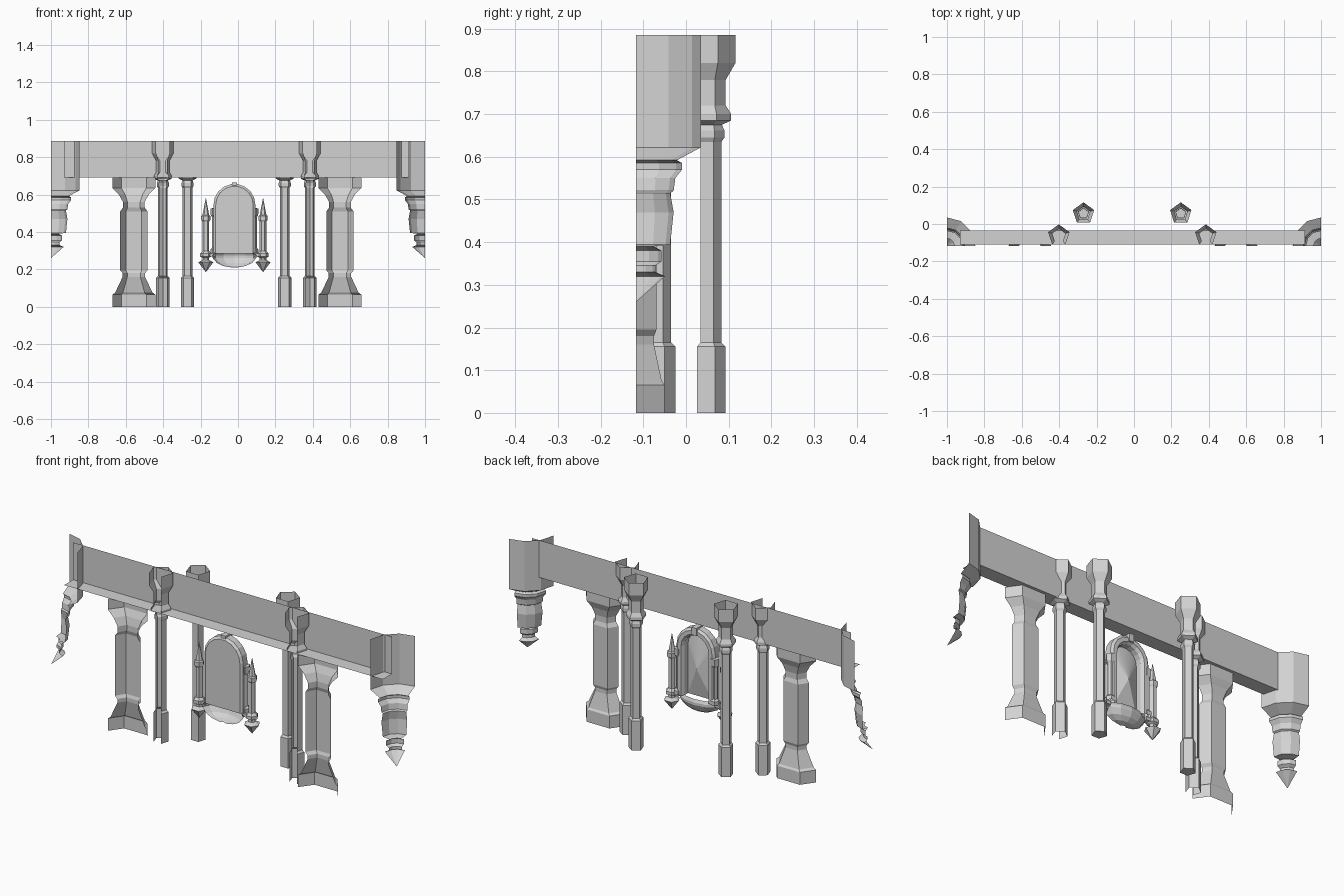
import bpy, bmesh, math

cube = bpy.data.objects.get("Cube")
if cube:
    bpy.data.objects.remove(cube)

stone = bpy.data.materials.new("pale_stone")
stone.use_nodes = True
stone.diffuse_color = (0.65, 0.65, 0.65, 1)
stone.node_tree.nodes["Principled BSDF"].inputs["Base Color"].default_value = (0.65, 0.65, 0.65, 1)


def add_object(name, bm):
    bmesh.ops.remove_doubles(bm, verts=bm.verts, dist=0.0001)
    mesh = bpy.data.meshes.new(name)
    bm.to_mesh(mesh)
    bm.free()
    mesh.materials.append(stone)
    obj = bpy.data.objects.new(name, mesh)
    bpy.context.collection.objects.link(obj)
    return obj


def loft(name, rings, closed=True, cap_bottom=False):
    """Skin a stack of equal point rings into a thin shell."""
    bm = bmesh.new()
    rows = [[bm.verts.new(p) for p in ring] for ring in rings]
    n = len(rows[0])
    for low, high in zip(rows, rows[1:]):
        for i in range(n if closed else n - 1):
            j = (i + 1) % n
            bm.faces.new((low[i], low[j], high[j], high[i]))
    if cap_bottom:
        bm.faces.new(rows[0][::-1])
    return add_object(name, bm)


def turned(name, centre, profile, angles, closed=True, squash=1, cap=False):
    """Sweep a (height, radius) profile through the listed angles in degrees."""
    cx, cy = centre
    rings = [[(cx + r * math.cos(math.radians(a)),
               cy + squash * r * math.sin(math.radians(a)), z) for a in angles]
             for z, r in profile]
    return loft(name, rings, closed, cap)


def box(name, x, y, z):
    bm = bmesh.new()
    bmesh.ops.create_cube(bm, size=1)
    for v in bm.verts:
        for i, (a, b) in enumerate((x, y, z)):
            v.co[i] = a if v.co[i] < 0 else b
    return add_object(name, bm)


FRONT = -0.117

# Lintel: a back wall and an underside, open at the front and top
loft("lintel", [[(x, FRONT + 0.008, 0.69), (x, -0.035, 0.69), (x, -0.035, 0.885)]
                for x in (-0.93, 0.915)], closed=False)

# Hanging corner turrets, quarter shells
turret = [(0.26, 0), (0.32, 0.068), (0.33, 0.045), (0.345, 0.045), (0.355, 0.06),
          (0.38, 0.06), (0.39, 0.04), (0.395, 0.08), (0.47, 0.088), (0.515, 0.08),
          (0.52, 0.088), (0.55, 0.092), (0.57, 0.108), (0.585, 0.108),
          (0.592, 0.096), (0.622, 0.152), (0.885, 0.152)]
turned("right_turret", (-1, FRONT), turret, range(0, 91, 30), closed=False)
turned("left_turret", (1, FRONT), turret, range(90, 181, 30), closed=False)

# Broad columns: three-sided shells open at the front
column = [(0, 0.115), (0.065, 0.115), (0.075, 0.1), (0.16, 0.06), (0.18, 0.06),
          (0.195, 0.073), (0.51, 0.073), (0.53, 0.058), (0.56, 0.058),
          (0.6, 0.08), (0.635, 0.115), (0.69, 0.115)]
for side, cx in (("right", -0.557), ("left", 0.545)):
    rings = []
    for z, w in column:
        back = FRONT + 0.015 + w * 0.45
        rings.append([(cx - w, FRONT, z), (cx - w * 0.58, back, z),
                      (cx + w * 0.58, back, z), (cx + w, FRONT, z)])
    loft(side + "_broad_column", rings, closed=False)

# Slim five-sided columns; the front pair lacks its front facet
slim = [(0, 0.037), (0.155, 0.037), (0.165, 0.027), (0.635, 0.027), (0.645, 0.034),
        (0.662, 0.034), (0.675, 0.028), (0.685, 0.05), (0.7, 0.05), (0.72, 0.037),
        (0.78, 0.037), (0.82, 0.06), (0.885, 0.06)]
pentagon = [-54 + 72 * i for i in range(5)]
for name, cx, cy, closed in (("right_front", -0.402, -0.062, False),
                             ("left_front", 0.384, -0.062, False),
                             ("right_rear", -0.27, 0.056, True),
                             ("left_rear", 0.25, 0.056, True)):
    turned(name + "_slim_column", (cx, cy), slim, pentagon, closed, cap=closed)

# Arched niche in the middle
MID, SPRING, BASE = -0.019, 0.545, 0.285


def arch(r, y):
    """Arch outline of half-width r, from the right foot over to the left foot."""
    points = [(MID + r, y, BASE)]
    for a in range(0, 181, 20):
        t = math.radians(a)
        points.append((MID + r * math.cos(t), y, SPRING + r * math.sin(t)))
    return points + [(MID - r, y, BASE)]


loft("niche_frame", [arch(r, y) for r, y in ((0.1, -0.1), (0.112, -0.09), (0.112, -0.055),
                                             (0.1, -0.045), (0.08, -0.045), (0.07, -0.06),
                                             (0.07, -0.095))], closed=False)
bm = bmesh.new()
bm.faces.new([bm.verts.new(p) for p in arch(0.1, -0.1)])
add_object("niche_panel", bm)

# Raised faceted boss on the back of the niche
bm = bmesh.new()
outline = [bm.verts.new(p) for p in arch(0.07, -0.09)]
peak = bm.verts.new((MID, -0.06, 0.44))
for a, b in zip(outline, outline[1:] + outline[:1]):
    bm.faces.new((a, b, peak))
add_object("niche_boss", bm)

box("keystone", (MID - 0.014, MID + 0.014), (-0.095, -0.038), (0.625, 0.664))

# Bowl-shaped corbel below the niche, with its rim
bowl = [(0.21, 0.015), (0.218, 0.06), (0.235, 0.095), (0.262, 0.118),
        (0.275, 0.118), (0.29, 0.105)]
turned("niche_bowl", (MID, -0.1), bowl, range(0, 181, 30), closed=False, squash=0.55)

# Pilasters and pointed pinnacles either side of the niche
pinnacle = [(0.185, 0), (0.238, 0.04), (0.25, 0.018), (0.262, 0.018), (0.268, 0.03),
            (0.285, 0.03), (0.298, 0.018), (0.455, 0.018), (0.465, 0.025),
            (0.485, 0.025), (0.49, 0.018), (0.585, 0)]
for side, s in (("right", -1), ("left", 1)):
    px = MID + s * 0.153
    turned(side + "_pinnacle", (px, -0.075), pinnacle, range(0, 360, 60))
    x = MID + s * 0.105
    turned(side + "_pilaster", (x, -0.062),
           [(0.285, 0.024), (0.305, 0.024), (0.315, 0.015), (0.48, 0.015),
            (0.49, 0.022), (0.525, 0.024), (0.53, 0)], range(0, 360, 60))
    box(side + "_bracket", sorted((x, px)), (-0.09, -0.06), (0.268, 0.285))
